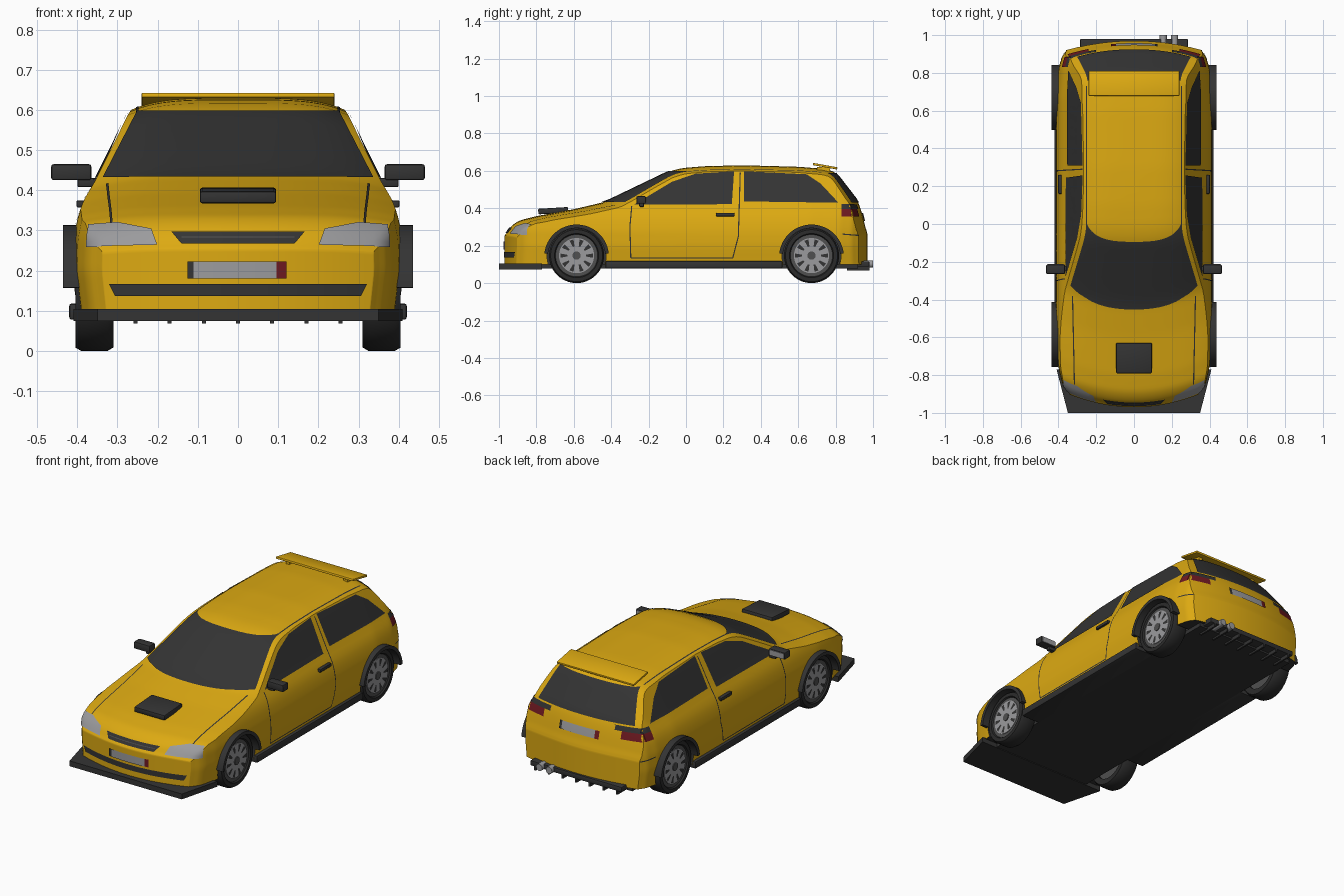
import bpy, bmesh, math
from mathutils import Vector, Matrix
from mathutils.bvhtree import BVHTree

cube = bpy.data.objects.get("Cube")
if cube:
    bpy.data.objects.remove(cube, do_unlink=True)


def material(name, r, g, b):
    m = bpy.data.materials.new(name)
    m.use_nodes = True
    m.diffuse_color = (r, g, b, 1)
    m.node_tree.nodes["Principled BSDF"].inputs["Base Color"].default_value = (r, g, b, 1)
    return m


YELLOW = material("yellow_paint", .72, .40, .006)
DARK = material("dark_trim", .034, .034, .034)
TYRE = material("tyre_rubber", .024, .024, .024)
RIM = material("rim_grey", .08, .08, .08)
SILVER = material("silver", .33, .33, .34)
RED = material("red_lens", .16, .01, .015)


def finish(name, bm, *mats, normals=True):
    if normals:
        bmesh.ops.recalc_face_normals(bm, faces=bm.faces[:])
    me = bpy.data.meshes.new(name)
    bm.to_mesh(me)
    bm.free()
    for m in mats:
        me.materials.append(m)
    ob = bpy.data.objects.new(name, me)
    bpy.context.collection.objects.link(ob)
    return ob


def add_grid(bm, rows, loop_rows=False, loop_cols=False):
    vs = [[bm.verts.new(p) for p in row] for row in rows]
    n, k = len(vs), len(vs[0])
    for i in range(n if loop_rows else n - 1):
        for j in range(k if loop_cols else k - 1):
            a, b = vs[i], vs[(i + 1) % n]
            bm.faces.new((a[j], a[(j + 1) % k], b[(j + 1) % k], b[j]))
    return vs


def box(name, lo, hi, mat, bevel=0.0, tilt=0.0):
    lo, hi = Vector(lo), Vector(hi)
    bm = bmesh.new()
    bmesh.ops.create_cube(bm, size=1)
    bmesh.ops.scale(bm, vec=hi - lo, verts=bm.verts)
    if bevel:
        bmesh.ops.bevel(bm, geom=bm.edges[:], offset=bevel, segments=2, affect='EDGES', profile=.5)
    bmesh.ops.rotate(bm, matrix=Matrix.Rotation(tilt, 3, 'X'), verts=bm.verts)
    bmesh.ops.translate(bm, vec=(lo + hi) / 2, verts=bm.verts)
    return finish(name, bm, mat)


def add_cylinder(bm, centre, radius, depth, axis='Y', sides=48):
    turn = Matrix.Rotation(math.pi / 2, 4, 'X' if axis == 'Y' else 'Y')
    bmesh.ops.create_cone(bm, cap_ends=True, segments=sides, radius1=radius, radius2=radius,
                          depth=depth, matrix=Matrix.Translation(centre) @ turn)


# Body shell described by a few curves along the length and height
TOP = [(-.97, .245), (-.955, .28), (-.93, .31), (-.89, .335), (-.8, .358), (-.6, .395), (-.43, .435),
       (-.09, .598), (-.02, .615), (.1, .625), (.3, .63), (.6, .622), (.75, .61), (.8, .592),
       (.925, .43), (.945, .36), (.965, .28), (.97, .24)]
CROWN = [(-.97, .008), (-.85, .02), (-.4, .03), (.75, .03), (.93, .015), (.97, .008)]
PLAN = [(-.97, .8), (-.96, .86), (-.93, .92), (-.85, .97), (-.7, 1), (.7, 1), (.88, .97), (.95, .92), (.97, .85)]
SIDE = [(.1, .40), (.2, .413), (.28, .41), (.34, .397), (.38, .382), (.42, .357), (.6, .268), (.63, .24)]
FLOOR = .10


def along(keys, t):
    t = min(max(t, keys[0][0]), keys[-1][0])
    for (a, p), (b, q) in zip(keys, keys[1:]):
        if t <= b:
            return p + (q - p) * (t - a) / (b - a)


def soft(keys, t):
    return sum(along(keys, t + d) for d in (-.012, 0, .012)) / 3


def shell_point(y, u, f):
    crown = soft(CROWN, y)
    edge = soft(TOP, y) - crown
    x = u * soft(SIDE, FLOOR + (edge - FLOOR) * f) * soft(PLAN, y)
    z = FLOOR + (edge + crown * (1 - u ** 4) - FLOOR) * f
    bow = .075 * min(max((.25 - y) / .6, 0), 1) - .05 * min(max((y - .4) / .5, 0), 1)
    return Vector((x, y + bow * (x / .36) ** 2, z))


LEVELS = [i / 20 for i in range(21)]
COLS = [math.sin(math.pi / 2 * (j / 12 - 1)) for j in range(25)]
STATIONS = [-.97 * math.cos(math.pi * i / 90) for i in range(91)]
RING = ([(-1, f) for f in LEVELS] + [(u, 1) for u in COLS[1:]]
        + [(1, f) for f in LEVELS[-2::-1]] + [(u, 0) for u in COLS[-2:0:-1]])
bm = bmesh.new()
add_grid(bm, [[shell_point(y, u, f) for u, f in RING] for y in STATIONS], loop_cols=True)
for y in (STATIONS[0], STATIONS[-1]):
    add_grid(bm, [[shell_point(y, u, f) for u in COLS] for f in LEVELS])
bmesh.ops.remove_doubles(bm, verts=bm.verts, dist=1e-5)
bmesh.ops.recalc_face_normals(bm, faces=bm.faces[:])
for f in bm.faces:
    f.material_index = int(f.calc_center_median().z < FLOOR + .001)
SHELL = BVHTree.FromBMesh(bm)
body = finish("body_shell", bm, YELLOW, DARK)

# Wheel wells cut out of the shell
AXLES = {"front": -.585, "rear": .671}
bm = bmesh.new()
for y in AXLES.values():
    for s in (-1, 1):
        add_cylinder(bm, (s * .39, y, .147), .158, .24, 'X')
cutter = finish("wheel_well_cutter", bm, DARK)
cutter.hide_render = True
cut = body.modifiers.new("wells", 'BOOLEAN')
cut.object = cutter
cut.operation = 'DIFFERENCE'
cut.solver = 'EXACT'
cut.material_mode = 'TRANSFER'
bpy.context.view_layer.objects.active = body
bpy.ops.object.modifier_apply(modifier=cut.name)
bpy.data.objects.remove(cutter, do_unlink=True)

# Thin panels laid onto the shell: outline in two axes, projected along the third
VIEWS = {"front": (lambda u, v: (u, -2, v), (0, 1, 0)), "back": (lambda u, v: (u, 2, v), (0, -1, 0)),
         "left": (lambda u, v: (2, u, v), (-1, 0, 0)), "right": (lambda u, v: (-2, u, v), (1, 0, 0)),
         "top": (lambda u, v: (u, v, 2), (0, 0, -1))}


def panel(name, view, outlines, mat, lift=.004, step=.016):
    place, ray = VIEWS[view][0], Vector(VIEWS[view][1])
    bm = bmesh.new()
    for pts in outlines:
        bm.faces.new([bm.verts.new((u, v, 0)) for u, v in pts])
    for axis in (0, 1):
        vals = [v.co[axis] for v in bm.verts]
        no = Vector((1 - axis, axis, 0))
        for k in range(math.ceil(min(vals) / step), math.ceil(max(vals) / step)):
            bmesh.ops.bisect_plane(bm, geom=bm.verts[:] + bm.edges[:] + bm.faces[:],
                                   plane_co=no * (k * step + 1e-4), plane_no=no)
    missed = []
    for v in bm.verts:
        hit, normal, _, _ = SHELL.ray_cast(Vector(place(v.co.x, v.co.y)), ray)
        if hit is None:
            missed.append(v)
        else:
            v.co = hit + normal * lift
    bmesh.ops.delete(bm, geom=missed, context='VERTS')
    bm.normal_update()
    bmesh.ops.reverse_faces(bm, faces=[f for f in bm.faces if f.normal.dot(ray) > 0])
    return finish(name, bm, mat, normals=False)


def seam(name, view, pts, width=.006):
    quads = []
    for a, b in zip(pts, pts[1:]):
        a, b = Vector(a), Vector(b)
        side = (b - a).orthogonal().normalized() * width / 2
        quads.append([a - side, b - side, b + side, a + side])
    panel(name, view, quads, DARK, lift=.002)


def rect(a, b, c, d):
    return [(a, c), (b, c), (b, d), (a, d)]


def flip(pts, s):
    return [(u * s, v) for u, v in pts]


# Glass
panel("windscreen", "front", [[(-.335, .43), (.335, .43), (.25, .595), (-.25, .595)]], DARK)
panel("rear_window", "back", [[(-.3, .428), (.3, .428), (.245, .585), (-.245, .585)]], DARK)
for s, side in ((1, "left"), (-1, "right")):
    panel(side + "_door_window", side,
          [[(-.28, .417), (.245, .42), (.257, .596), (.05, .583), (-.075, .54)]], DARK)
    panel(side + "_quarter_window", side, [[(.31, .435), (.815, .428), (.72, .53), (.645, .58), (.31, .596)]], DARK)
    # Seams and handles
    seam(side + "_door_seam", side, [(-.29, .41), (-.3, .3), (-.295, .135), (.25, .135), (.28, .25), (.29, .59)])
    seam(side + "_rear_bumper_seam", side, [(.835, .262), (.92, .255)])
    seam(side + "_bonnet_seam", "top", flip([(.325, -.38), (.315, -.85)], s))
    seam(side + "_roof_gutter", "top", flip([(.25, -.06), (.25, .73)], s))
    box(side + "_door_handle", (s * .39 - .012, .16, .357), (s * .39 + .012, .26, .375), DARK, .004)
    # Lamps
    panel(side + "_headlamp", "front",
          [flip([(.2, .262), (.375, .258), (.372, .312), (.3, .318), (.215, .302)], s)], SILVER)
    panel(side + "_tail_lamp", "back", [flip(rect(.24, .345, .355, .395), s)], RED)
    panel(side + "_tail_lamp_trim", "back", [flip(rect(.2, .345, .395, .42), s)], DARK)
    panel(side + "_tail_lamp_wrap", side, [rect(.83, .91, .355, .395)], RED)
    panel(side + "_tail_lamp_wrap_trim", side, [rect(.83, .91, .395, .42)], DARK)
    # Mirrors
    box(side + "_mirror", (s * .415 - .05, -.265, .425), (s * .415 + .05, -.215, .465), DARK, .006)
    box(side + "_mirror_arm", (s * .37 - .03, -.25, .408), (s * .37 + .03, -.225, .43), DARK, .004)
    box(side + "_mirror_glass", (s * .415 - .043, -.217, .43), (s * .415 + .043, -.212, .46), SILVER)
    # Side skirts
    box(side + "_side_skirt", (s * .36 - .06, -.43, .078), (s * .36 + .06, .515, .118), DARK, .006)

# Nose details and number plates
panel("grille", "front", [[(-.14, .265), (.14, .265), (.165, .295), (-.165, .295)]], DARK)
panel("grille_bar", "front", [rect(-.14, .14, .279, .282)], RIM, lift=.006)
panel("lower_intake", "front", [[(-.305, .137), (.305, .137), (.32, .167), (-.32, .167)]], DARK)
for view, s, z in (("front", 1, .18), ("back", -1, .33)):
    panel(view + "_plate", view, [flip(rect(-.11, .095, z, z + .043), s)], SILVER, .006)
    panel(view + "_plate_band", view, [flip(rect(-.125, -.11, z, z + .043), s)], DARK, .006)
    panel(view + "_plate_tab", view, [flip(rect(.095, .12, z, z + .043), s)], RED, .006)
box("bonnet_scoop", (-.095, -.79, .372), (.095, -.63, .402), DARK, .006, .06)

# Floor, splitter and diffuser
box("floor_pan", (-.31, -.85, .078), (.31, .92, .102), DARK)
bm = bmesh.new()
add_grid(bm, [[(x, y, z) for x, y in ((-.35, -1), (.35, -1), (.41, -.77), (-.41, -.77))]
              for z in (.074, .104)], loop_cols=True)
bmesh.ops.holes_fill(bm, edges=bm.edges[:])
finish("front_splitter", bm, DARK)
box("diffuser", (-.285, .82, .088), (.285, .98, .116), DARK, .004)
for i in range(7):
    x = -.255 + i * .085
    box("diffuser_fin", (x - .005, .86, .068), (x + .005, .98, .09), DARK)
for x in (.155, .215):
    bm = bmesh.new()
    add_cylinder(bm, (x, .94, .102), .019, .12, sides=20)
    finish("exhaust_pipe", bm, SILVER)

# Roof spoiler
box("roof_spoiler", (-.24, .678, .619), (.24, .81, .631), YELLOW, .003, -.18)
for s in (-1, 1):
    box("spoiler_support", (s * .18 - .012, .70, .59), (s * .18 + .012, .77, .622), YELLOW)


# Wheels and arch flares
def turned(x, r, a, y, z=.147):
    return (x, y + r * math.cos(a), z + r * math.sin(a))


TREAD = [(.105, .315), (.138, .31), (.147, .325), (.147, .39), (.139, .404), (.118, .405), (.112, .396)]
for end, y in AXLES.items():
    for s, side in ((1, "left"), (-1, "right")):
        name = end + "_" + side
        bm = bmesh.new()
        add_grid(bm, [[turned(s * x, r, math.tau * i / 48, y) for r, x in TREAD] for i in range(48)],
                 loop_rows=True, loop_cols=True)
        finish(name + "_tyre", bm, TYRE)
        for part, radius, inner, outer, mat in (("rim", .117, .33, .397, RIM), ("wheel_face", .094, .38, .401, SILVER),
                                                ("hub_cap", .022, .39, .405, RIM)):
            bm = bmesh.new()
            add_cylinder(bm, (s * (inner + outer) / 2, y, .147), radius, outer - inner, 'X')
            finish(name + "_" + part, bm, mat)
        bm = bmesh.new()
        for i in range(10):
            a = math.tau * i / 10
            bm.faces.new([bm.verts.new(turned(s * .4025, r, a + d, y))
                          for r, d in ((.05, -.09), (.088, -.13), (.088, .13), (.05, .09))])
        finish(name + "_spoke_gaps", bm, DARK)
        bm = bmesh.new()
        arc = [math.radians(6 + 168 * i / 32) for i in range(33)]
        rows = add_grid(bm, [[turned(s * x, r, a, y, .14) for r, x in ((.154, .36), (.154, .436), (.173, .436), (.173, .36))]
                             for a in arc], loop_cols=True)
        for row in (rows[0], rows[-1]):
            bm.faces.new(row)
        finish(name + "_arch_flare", bm, DARK)

# Smooth shading with crisp edges
for ob in bpy.context.scene.objects:
    ob.select_set(ob.type == 'MESH')
bpy.context.view_layer.objects.active = body
bpy.ops.object.shade_smooth_by_angle(angle=math.radians(35))
